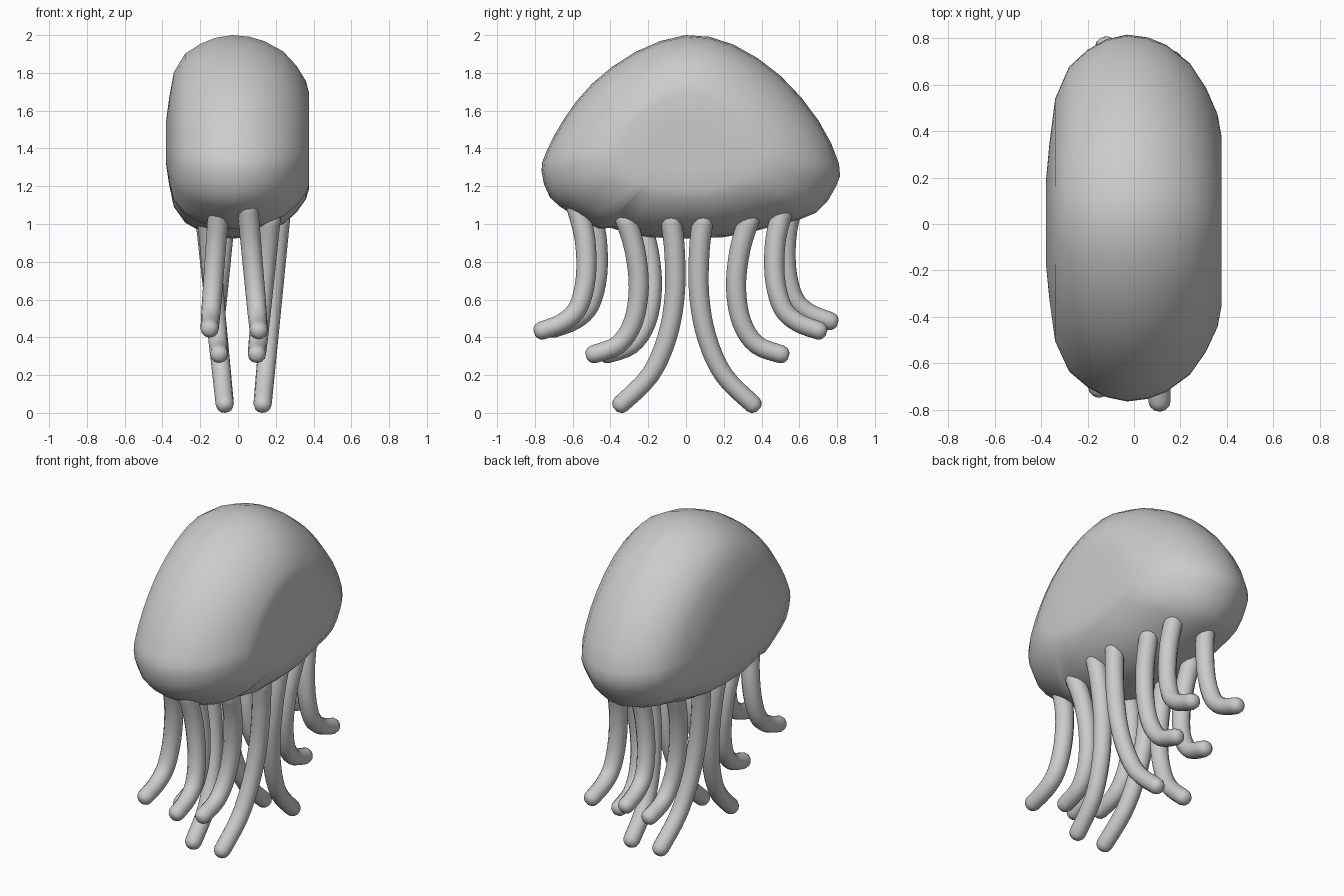
import bpy, bmesh, math
from mathutils import Vector

if "Cube" in bpy.data.objects:
    bpy.data.objects.remove(bpy.data.objects["Cube"])

grey = bpy.data.materials.new("soft grey")
grey.diffuse_color = (0.6, 0.6, 0.6, 1)
grey.use_nodes = True
grey.node_tree.nodes["Principled BSDF"].inputs["Base Color"].default_value = grey.diffuse_color


def spline(pts, steps, closed=False):
    """Catmull-Rom points through pts."""
    pts = [Vector(p) for p in pts]
    n = len(pts)
    pick = (lambda i: pts[i % n]) if closed else (lambda i: pts[max(0, min(n - 1, i))])
    out = []
    for i in range(n if closed else n - 1):
        a, b, c, d = (pick(i + k) for k in (-1, 0, 1, 2))
        for s in range(steps):
            t = s / steps
            out.append(0.5 * (2 * b + (c - a) * t + (2 * a - 5 * b + 4 * c - d) * t ** 2
                              + (3 * b - a - 3 * c + d) * t ** 3))
    return out if closed else out + [pts[-1]]


def loft(name, rings):
    """Skin a row of equal rings and close both ends."""
    bm = bmesh.new()
    rows = [[bm.verts.new(p) for p in ring] for ring in rings]
    n = len(rows[0])
    for r, s in zip(rows, rows[1:]):
        for i in range(n):
            bm.faces.new((r[i], r[(i + 1) % n], s[(i + 1) % n], s[i]))
    bm.faces.new(rows[0])
    bm.faces.new(rows[-1])
    bmesh.ops.recalc_face_normals(bm, faces=bm.faces)
    for f in bm.faces:
        f.smooth = True
    me = bpy.data.meshes.new(name)
    bm.to_mesh(me)
    bm.free()
    me.materials.append(grey)
    ob = bpy.data.objects.new(name, me)
    bpy.context.collection.objects.link(ob)
    return ob


# Bell: side outline (y, z) shrunk towards its middle across the width
outline = [(-.765, 1.28), (-.74, 1.38), (-.65, 1.55), (-.5, 1.74), (-.27, 1.91), (0, 2),
           (.25, 1.95), (.5, 1.785), (.7, 1.55), (.81, 1.32), (.795, 1.2), (.69, 1.06),
           (.5, 1.0), (.2, .93), (-.2, .93), (-.4, .98), (-.46, .975), (-.6, 1.05), (-.72, 1.14)]
profile = spline([(0, y, z) for y, z in outline], 2, True)
middle = Vector((0, 0.0, 1.42))
widths = [(-.38, .04), (-.38, .22), (-.365, .42), (-.34, .66), (-.28, .83), (-.2, .92),
          (-.12, .975), (-.03, 1), (.06, .985), (.14, .945), (.24, .85), (.31, .72),
          (.36, .58), (.376, .47), (.376, .25), (.376, .04)]
loft("bell", [[middle + (p - middle) * s + Vector((x, 0, 0)) for p in profile]
              for x, s in widths])

# Tentacle curves (y, z) for the outer, middle and inner ones on the front side
outer = [(-.58, 1.1), (-.535, .92), (-.53, .72), (-.57, .56), (-.65, .48), (-.765, .435)]
mid = [(-.32, 1.03), (-.27, .86), (-.25, .66), (-.28, .48), (-.36, .36), (-.49, .31)]
inner = [(-.08, 1.03), (-.06, .85), (-.06, .62), (-.1, .4), (-.19, .2), (-.345, .045)]


def tentacle(name, path, x0, x1, side=1, dy=0, dz=0, r=.053):
    top, low = path[0][1], path[-1][1]
    pts = spline([(x0 + (x1 - x0) * (top - z) / (top - low), side * y + dy, z + dz)
                  for y, z in path], 4)
    tan = [(pts[min(i + 1, len(pts) - 1)] - pts[max(i - 1, 0)]).normalized()
           for i in range(len(pts))]
    # each station is (centre, tangent, radius); rounded ends
    ends = [(.94, .35), (.8, .6), (.5, .87)]
    stations = [(pts[0] - tan[0] * r * a * .9, tan[0], r * b) for a, b in ends]
    stations += [(p, t, r * (1.06 - .16 * i / len(pts))) for i, (p, t) in enumerate(zip(pts, tan))]
    stations += [(pts[-1] + tan[-1] * r * a * .8, tan[-1], r * b * .9) for a, b in reversed(ends)]
    rings = []
    for c, t, rad in stations:
        v = t.cross(Vector((1, 0, 0))).normalized()
        u = v.cross(t)
        rings.append([c + rad * (u * math.cos(k * math.pi / 6) + v * math.sin(k * math.pi / 6))
                      for k in range(12)])
    loft(name, rings)


# Right row
tentacle("front_outer_tentacle_right", outer, .05, .11)
tentacle("front_middle_tentacle_right", mid, .17, .1)
tentacle("front_inner_tentacle_right", inner, .22, .13)
tentacle("back_inner_tentacle_right", inner, .22, .13, -1, .01)
tentacle("back_middle_tentacle_right", mid, .17, .11, -1, .015)
tentacle("back_outer_tentacle_right", outer, .13, .16, -1, -.06)
# Left row
tentacle("front_outer_tentacle_left", outer, -.1, -.15, 1, .06, .01)
tentacle("front_middle_tentacle_left", mid, -.16, -.1, 1, .07)
tentacle("front_inner_tentacle_left", inner, -.17, -.07)
tentacle("back_inner_tentacle_left", inner, -.17, -.07, -1, .01)
tentacle("back_middle_tentacle_left", mid, -.16, -.1, -1, .015)
tentacle("back_outer_tentacle_left", outer, -.06, -.12, -1, .0, .05)
